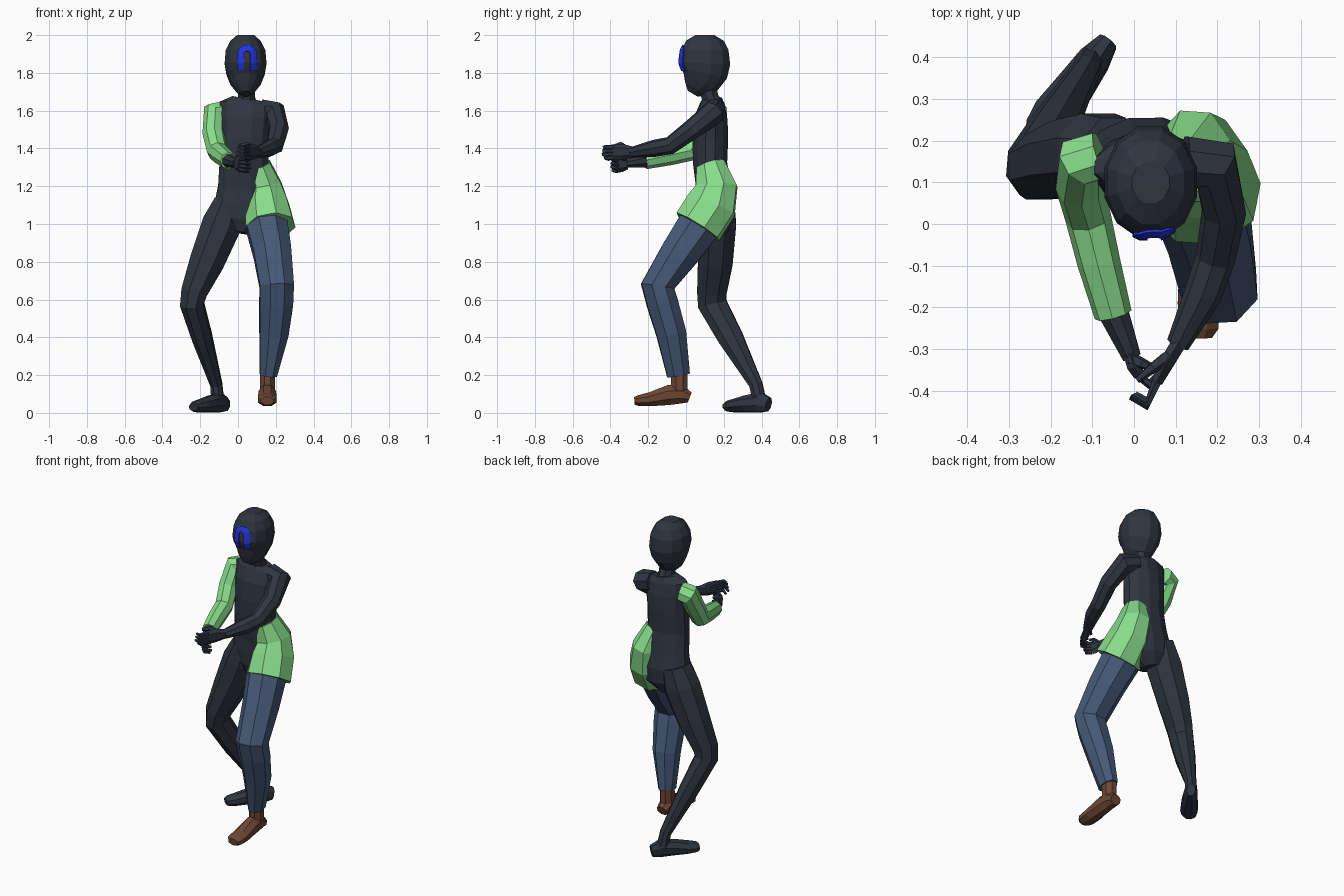
import bpy, bmesh, math
from mathutils import Vector
from mathutils.bvhtree import BVHTree


def material(name, rgb):
    m = bpy.data.materials.new(name)
    m.diffuse_color = (*rgb, 1)
    return m


DARK = material("charcoal", (0.028, 0.037, 0.052))
GREEN = material("light green", (0.25, 0.72, 0.26))
DENIM = material("denim blue", (0.06, 0.10, 0.185))
BROWN = material("leather brown", (0.15, 0.062, 0.034))
BLUE = material("bright blue", (0.018, 0.035, 0.75))


def finish(name, bm, mat):
    bmesh.ops.recalc_face_normals(bm, faces=bm.faces)
    me = bpy.data.meshes.new(name)
    bm.to_mesh(me)
    bm.free()
    me.materials.append(mat)
    ob = bpy.data.objects.new(name, me)
    bpy.context.collection.objects.link(ob)
    return ob


def tube(name, rows, mat, n=8):
    """Loft faceted rings along a path of (x, y, z, side radius, other radius)."""
    bm = bmesh.new()
    pts = [Vector(r[:3]) for r in rows]
    dirs = [(b - a).normalized() for a, b in zip(pts, pts[1:])]
    u, prev = None, None
    k = 1 / math.cos(math.pi / n)
    for i, r in enumerate(rows):
        t = (dirs[max(i - 1, 0)] + dirs[min(i, len(dirs) - 1)]).normalized()
        if u is None:
            u = Vector((1, 0, 0)) if abs(t.x) < 0.9 else Vector((0, 1, 0))
        u = (u - t * u.dot(t)).normalized()
        v = t.cross(u)
        ra, rb = r[3] * k, r[-1] * k
        ring = []
        for j in range(n):
            a = 2 * math.pi * (j + 0.5) / n
            ring.append(bm.verts.new(pts[i] + u * ra * math.cos(a) + v * rb * math.sin(a)))
        if prev:
            for j in range(n):
                bm.faces.new((prev[j], prev[(j + 1) % n], ring[(j + 1) % n], ring[j]))
        else:
            bm.faces.new(ring)
        prev = ring
    bm.faces.new(prev)
    return finish(name, bm, mat)


# Head and neck
head = tube("head", [
    (.04, .10, 2.0, .045, .05), (.04, .10, 1.97, .08, .10), (.04, .10, 1.92, .105, .125),
    (.04, .10, 1.85, .111, .134), (.04, .095, 1.80, .102, .125), (.04, .075, 1.75, .08, .10),
    (.04, .05, 1.715, .055, .065), (.04, .035, 1.69, .025, .03)], DARK, 12)
tube("neck", [(.045, .14, 1.62, .058), (.045, .128, 1.67, .045), (.045, .10, 1.77, .045)], DARK)

# Arch-shaped face marking, laid onto the head surface
hb = bmesh.new()
hb.from_mesh(head.data)
tree = BVHTree.FromBMesh(hb)
hb.free()
rows = [[(s * w, z) for w in (.016, .033, .05)] for s, z in ((-1, 1.812), (-1, 1.85), (-1, 1.88))]
for i in range(9):
    a = math.pi * (1 - i / 8)
    rows.append([(w * math.cos(a), 1.90 + w * .95 * math.sin(a)) for w in (.016, .033, .05)])
rows += [[(-x, z) for x, z in r] for r in rows[2::-1]]
bm = bmesh.new()
grid = []
for r in rows:
    line = []
    for x, z in r:
        hit = tree.ray_cast(Vector((.048 + x, -1, z)), Vector((0, 1, 0)))[0]
        line.append(bm.verts.new((hit.x, hit.y - .005, hit.z)))
    grid.append(line)
for a, b in zip(grid, grid[1:]):
    for j in range(2):
        bm.faces.new((a[j], a[j + 1], b[j + 1], b[j]))
mark = finish("face_marking", bm, BLUE)
sol = mark.modifiers.new("thickness", "SOLIDIFY")
sol.thickness = .006
sol.offset = 0

# Torso
tube("torso", [
    (.045, .14, 1.665, .075, .05), (.04, .14, 1.635, .135, .065), (.038, .132, 1.56, .135, .088),
    (.035, .128, 1.45, .128, .095), (.032, .128, 1.32, .13, .09), (.035, .145, 1.20, .14, .092),
    (.03, .155, 1.10, .155, .10), (.025, .155, 1.02, .13, .095), (.01, .15, .955, .05, .065)],
    DARK, 12)

# Half shorts over one hip
tube("hip_shorts", [
    (.108, .13, 1.315, .062, .075), (.14, .162, 1.20, .09, .108),
    (.155, .135, 1.10, .112, .13), (.172, .062, .985, .126, .128)], GREEN)

# Forward leg and boot
tube("front_leg", [
    (.14, .12, 1.08, .09), (.155, .06, .98, .108, .112), (.182, -.03, .85, .10, .102),
    (.205, -.15, .67, .09, .088), (.202, -.125, .58, .088, .082), (.19, -.078, .42, .076, .078),
    (.16, -.04, .20, .045, .06)], DENIM)
tube("boot_ankle", [(.157, -.035, .23, .04, .044), (.155, -.035, .08, .04, .044)], BROWN)
tube("front_boot", [
    (.155, .02, .082, .034, .028), (.155, -.02, .097, .042, .048), (.155, -.09, .095, .046, .053),
    (.155, -.19, .072, .05, .037), (.155, -.25, .065, .048, .029), (.155, -.273, .063, .032, .02)],
    BROWN)

# Trailing leg and foot
tube("rear_leg", [
    (-.05, .165, 1.12, .075, .09), (-.085, .165, 1.0, .105, .10), (-.165, .155, .80, .092, .092),
    (-.232, .137, .64, .07, .078), (-.243, .14, .575, .062, .076), (-.19, .235, .40, .052, .066),
    (-.115, .37, .15, .031, .035), (-.107, .39, .06, .033, .035)], DARK)
tube("rear_foot", [
    (-.062, .438, .045, .024, .036), (-.095, .395, .055, .038, .052), (-.145, .325, .048, .046, .044),
    (-.195, .262, .038, .05, .034), (-.225, .225, .034, .04, .028), (-.235, .212, .032, .03, .02)],
    DARK)

# Bare arm
tube("left_arm", [
    (.12, .15, 1.60, .06), (.195, .142, 1.585, .062), (.216, .03, 1.50, .05),
    (.195, -.085, 1.415, .044), (.165, -.17, 1.40, .042), (.105, -.29, 1.378, .026)], DARK)

# Sleeved arm
tube("right_sleeve", [
    (-.08, .165, 1.595, .055), (-.128, .15, 1.585, .059), (-.13, .09, 1.48, .054),
    (-.11, .015, 1.385, .051), (-.085, -.09, 1.362, .048), (-.05, -.218, 1.335, .042)], GREEN)
tube("right_wrist", [(-.05, -.21, 1.335, .036), (-.005, -.32, 1.32, .022)], DARK)


def hand(label, wrist, mid, knuckle, curl, tip, thumb):
    """Flat palm, four stacked curled fingers and a thumb."""
    w, m, p = Vector(wrist), Vector(mid), Vector(knuckle)
    tube(label + "_palm", [(*w, .018, .026), (*m, .017, .037), (*p, .013, .037)], DARK, 6)
    for i in range(4):
        dz = (i - 1.5) * .019
        reach = (0.8, 1, .95, .9)[i]
        c, e = Vector(curl), Vector(tip)
        up = Vector((0, 0, dz))
        tube(f"{label}_finger_{i + 1}", [
            (*(p + up), .010), (*(p.lerp(c, reach) + up), .0095),
            (*(p.lerp(e, reach) + up * 1.1), .006)], DARK, 5)
    tube(label + "_thumb", [(*q, r) for q, r in zip(thumb, (.014, .011, .007))], DARK, 5)


# Hands meeting in front of the chest
hand("left_hand", (.108, -.285, 1.38), (.078, -.335, 1.382), (.055, -.38, 1.38),
     (.03, -.437, 1.378), (-.008, -.415, 1.37),
     ((.08, -.32, 1.40), (.045, -.345, 1.422), (.008, -.375, 1.415)))
hand("right_hand", (-.008, -.31, 1.32), (.0, -.34, 1.318), (.012, -.362, 1.315),
     (.042, -.39, 1.312), (.068, -.362, 1.305),
     ((-.005, -.325, 1.335), (.02, -.335, 1.352), (.045, -.345, 1.35)))
